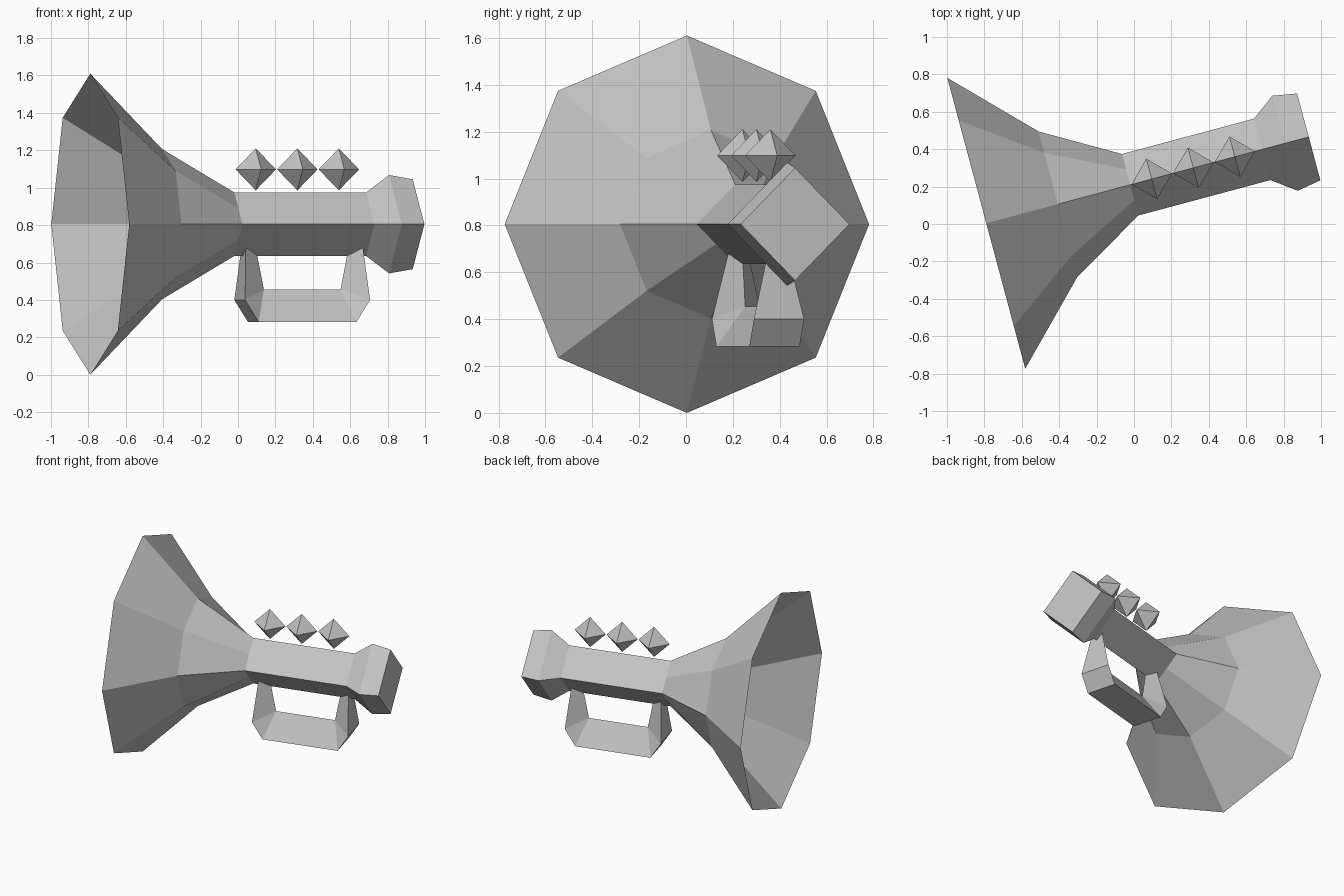
import bpy, bmesh, math
from mathutils import Matrix, Vector

if "Cube" in bpy.data.objects:
    bpy.data.objects.remove(bpy.data.objects["Cube"])

# Local frame: x runs along the horn axis from the bell neck, z up, turned 15 degrees
FRAME = Matrix.Translation((-0.02, 0.21, 0.805)) @ Matrix.Rotation(math.radians(15), 4, 'Z')
AXIS_Z = 0.805

grey = bpy.data.materials.new("plain_grey")
grey.diffuse_color = (0.55, 0.55, 0.55, 1)
grey.use_nodes = True
grey.node_tree.nodes["Principled BSDF"].inputs["Base Color"].default_value = grey.diffuse_color


def finish(name, bm):
    bmesh.ops.recalc_face_normals(bm, faces=bm.faces)
    mesh = bpy.data.meshes.new(name)
    bm.to_mesh(mesh)
    bm.free()
    mesh.materials.append(grey)
    obj = bpy.data.objects.new(name, mesh)
    obj.matrix_world = FRAME
    bpy.context.collection.objects.link(obj)
    return obj


def loft(name, rings, cap_start=False, cap_end=False):
    """Skin a series of closed rings that have equal point counts."""
    bm = bmesh.new()
    loops = [[bm.verts.new(p) for p in ring] for ring in rings]
    n = len(loops[0])
    for a, b in zip(loops, loops[1:]):
        for i in range(n):
            j = (i + 1) % n
            bm.faces.new((a[i], a[j], b[j], b[i]))
    if cap_start:
        bm.faces.new(loops[0])
    if cap_end:
        bm.faces.new(loops[-1])
    return finish(name, bm)


def ring(s, r, n):
    return [Vector((s, r * math.sin(k * math.tau / n), r * math.cos(k * math.tau / n)))
            for k in range(n)]


# Bell: open octagonal flare narrowing to the square neck
square = ring(0, 0.17, 4)
neck = []
for i in range(4):
    neck += [square[i], (square[i] + square[(i + 1) % 4]) / 2]
loft("bell", [ring(-0.797, 0.805, 8), ring(-0.4, 0.402, 8), neck])

# Square tube flaring into the closed mouthpiece
loft("tube_and_mouthpiece",
     [ring(0, 0.17, 4), ring(0.73, 0.17, 4), ring(0.857, 0.263, 4), ring(0.988, 0.24, 4)],
     cap_end=True)

# Three octahedral valve buttons
for i in range(3):
    bm = bmesh.new()
    c = Vector((0.119 + 0.23 * i, 0, 1.098 - AXIS_Z))
    r = 0.112
    top, bottom = (bm.verts.new(c + Vector((0, 0, h))) for h in (r, -r))
    belt = [bm.verts.new(c + Vector((r * math.cos(a), r * math.sin(a), 0)))
            for a in (k * math.pi / 2 for k in range(4))]
    for k in range(4):
        for tip in (top, bottom):
            bm.faces.new((belt[k], belt[(k + 1) % 4], tip))
    finish("valve_button_%d" % (i + 1), bm)

# Handle: triangular section, ridge inward, mirrored about its middle
MID = 0.376
half = [  # outer s, outer z, inner s, inner z, half width
    (0.055, 0.72, 0.115, 0.70, 0.035),
    (0.030, 0.40, 0.164, 0.455, 0.111),
    (0.105, 0.283, 0.164, 0.455, 0.111),
]
mirrored = [(2 * MID - a, b, 2 * MID - c, d, w) for a, b, c, d, w in reversed(half)]
sections = [[(a, -w, b - AXIS_Z), (a, w, b - AXIS_Z), (c, 0, d - AXIS_Z)]
            for a, b, c, d, w in half + mirrored]
handle = loft("handle", sections, True, True)
bm = bmesh.new()
bm.from_mesh(handle.data)
bmesh.ops.remove_doubles(bm, verts=bm.verts, dist=0.0005)
bm.to_mesh(handle.data)
bm.free()
